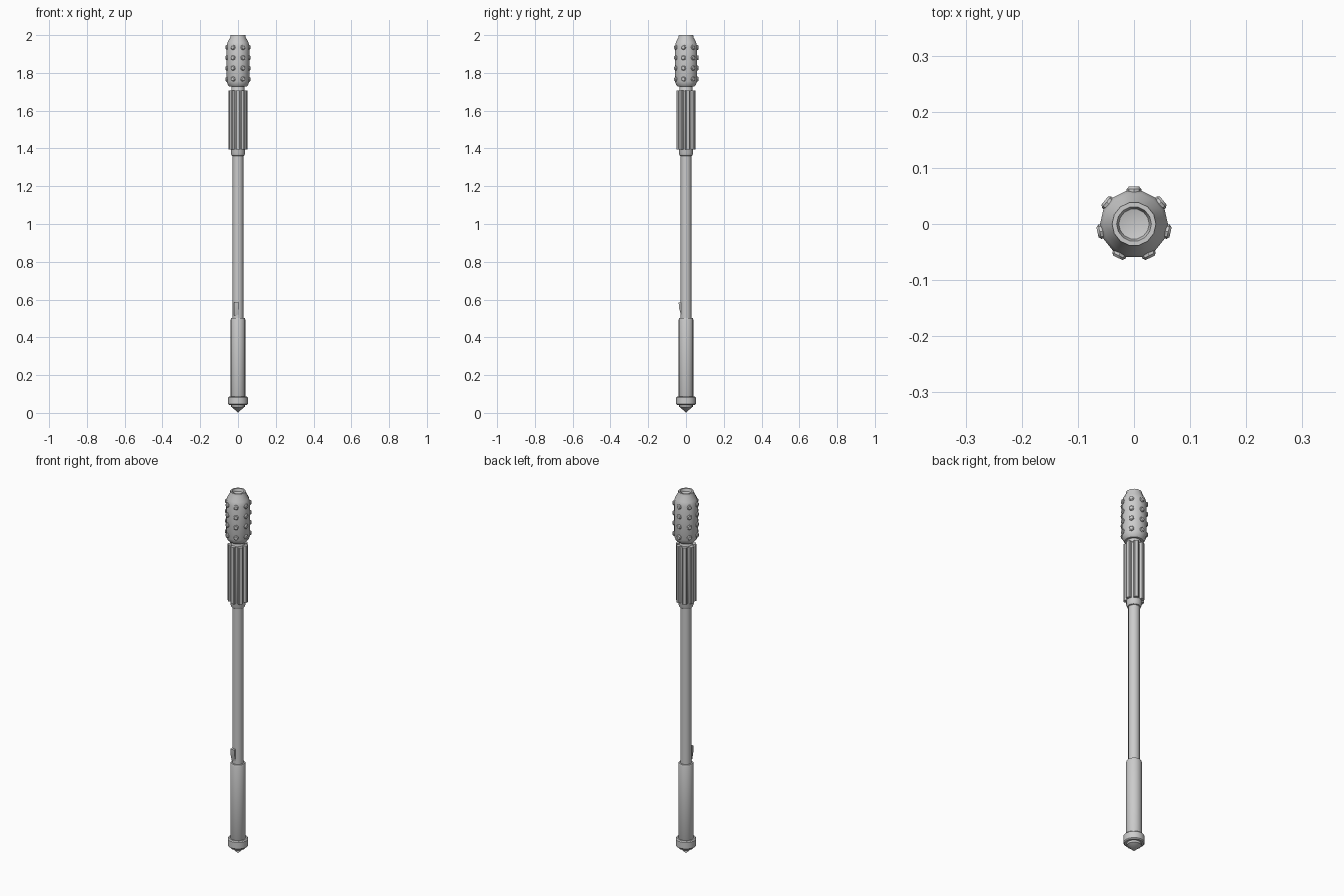
import bpy, bmesh
from math import sin, cos, pi, radians
from mathutils import Matrix

if "Cube" in bpy.data.objects:
    bpy.data.objects.remove(bpy.data.objects["Cube"])


def finish(bm, name, angle=35):
    bmesh.ops.recalc_face_normals(bm, faces=bm.faces)
    me = bpy.data.meshes.new(name)
    bm.to_mesh(me)
    bm.free()
    ob = bpy.data.objects.new(name, me)
    bpy.context.collection.objects.link(ob)
    bpy.ops.object.select_all(action='DESELECT')
    ob.select_set(True)
    bpy.context.view_layer.objects.active = ob
    bpy.ops.object.shade_smooth_by_angle(angle=radians(angle))
    return ob


def lathe(bm, profile, sides, mat=Matrix(), start=0.0):
    """Revolve (radius, z) points; radius 0 ends become poles, others are capped."""
    rings = []
    for r, z in profile:
        n = 1 if r == 0 else sides
        rings.append([bm.verts.new(mat @ Matrix.Translation(
            (r * cos(start + 2 * pi * i / sides), r * sin(start + 2 * pi * i / sides), z)).translation)
            for i in range(n)])
    for a, b in zip(rings, rings[1:]):
        for i in range(sides):
            j = (i + 1) % sides
            quad = [a[i % len(a)], a[j % len(a)], b[j % len(b)], b[i % len(b)]]
            bm.faces.new(list(dict.fromkeys(quad)))
    for ring in (rings[0], rings[-1]):
        if len(ring) > 2:
            bm.faces.new(ring)


def turned(name, profile, sides=16, start=0.0):
    bm = bmesh.new()
    lathe(bm, profile, sides, start=start)
    return finish(bm, name)


# Pointed foot and end cap
turned("foot_cap", [(0, 0), (.031, .03), (.036, .031), (.036, .042), (.047, .042),
                    (.052, .047), (.052, .082), (.047, .087), (.036, .087)])

# Lower sleeve and main shaft
turned("lower_sleeve", [(.036, .08), (.039, .086), (.039, .493), (.036, .502), (.026, .502)])
turned("shaft", [(.028, .45), (.028, 1.37)])

# Upper grip core with collars
turned("grip_core", [(.028, 1.36), (.033, 1.362), (.038, 1.375), (.038, 1.70),
                     (.034, 1.706), (.034, 1.74)])

# Seven long ribs round the grip
bm = bmesh.new()
for i in range(7):
    turn = Matrix.Rotation(-pi / 2 + i * 2 * pi / 7, 4, 'Z')
    section = [(.03, -.013), (.047, -.012), (.051, -.008), (.051, .008), (.047, .012), (.03, .013)]
    low = [bm.verts.new(turn @ Matrix.Translation((x, y, 1.395)).translation) for x, y in section]
    high = [bm.verts.new(turn @ Matrix.Translation((x, y, 1.708)).translation) for x, y in section]
    bm.faces.new(low)
    bm.faces.new(high)
    for k in range(6):
        bm.faces.new([low[k], low[k - 1], high[k - 1], high[k]])
finish(bm, "grip_ribs")

# Head with dished top
turned("head", [(.034, 1.728), (.046, 1.728), (.053, 1.736), (.0605, 1.755), (.0605, 1.94),
                (.055, 1.962), (.041, 1.988), (.039, 2.0), (.031, 2.0), (.027, 1.985),
                (0, 1.978)], sides=14, start=pi / 2 + pi / 14)

# Four rows of seven studs
bm = bmesh.new()
for z in (1.767, 1.825, 1.88, 1.935):
    for i in range(7):
        mat = (Matrix.Translation((0, 0, z)) @ Matrix.Rotation(pi / 2 + i * 2 * pi / 7, 4, 'Z')
               @ Matrix.Rotation(pi / 2, 4, 'Y'))
        lathe(bm, [(.013, .054), (.013, .0625), (.009, .0668)], 8, mat)
finish(bm, "head_studs")

# Spring catch just above the sleeve
bm = bmesh.new()
side = [(-.022, .585), (-.039, .585), (-.037, .555), (-.026, .515), (-.022, .515)]
left = [bm.verts.new((-.02, y, z)) for y, z in side]
right = [bm.verts.new((.005, y, z)) for y, z in side]
bm.faces.new(left)
bm.faces.new(right)
for k in range(5):
    bm.faces.new([left[k], left[k - 1], right[k - 1], right[k]])
finish(bm, "spring_catch")
